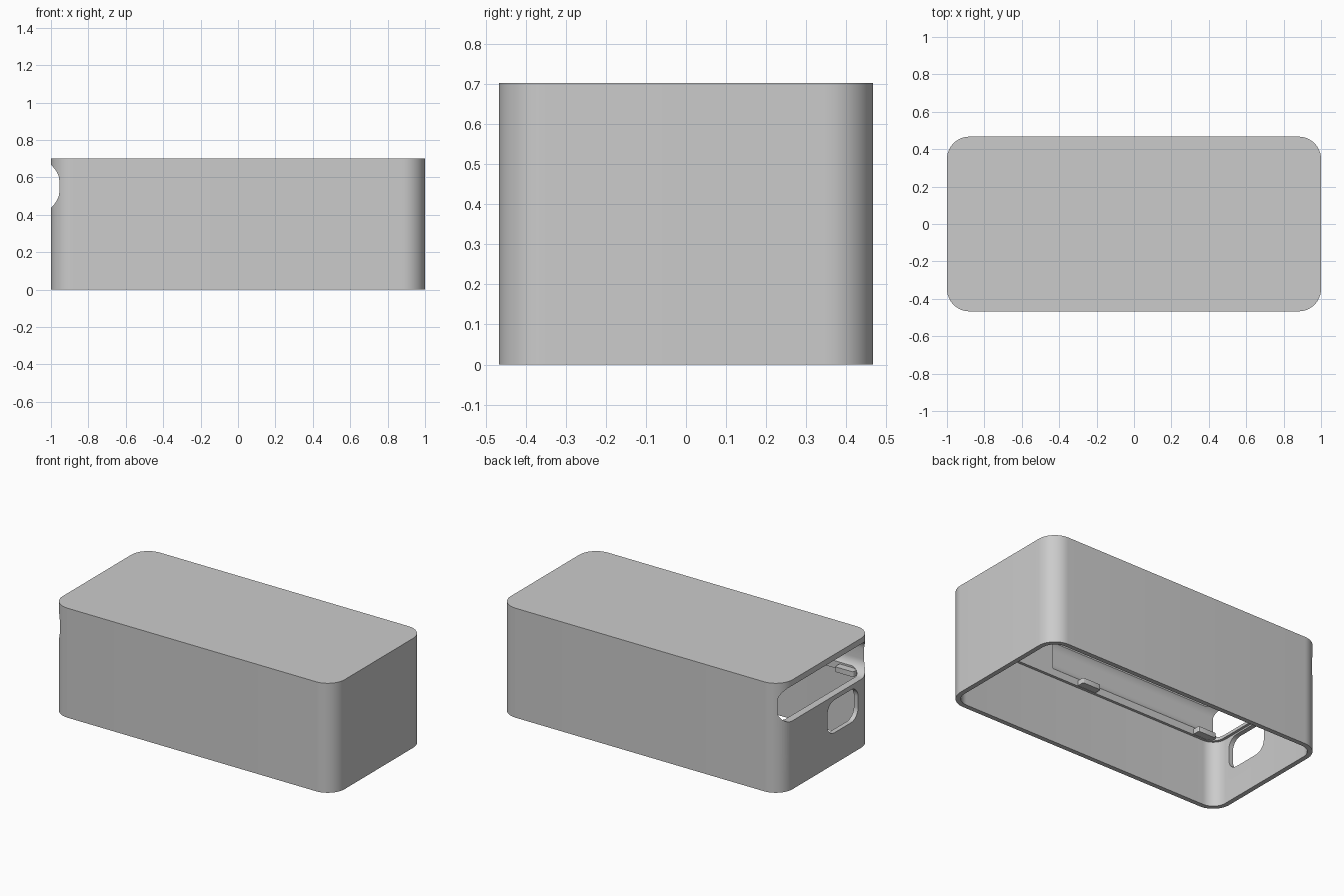
import bpy, bmesh, math
from mathutils import Matrix

if "Cube" in bpy.data.objects:
    bpy.data.objects.remove(bpy.data.objects["Cube"], do_unlink=True)

grey = bpy.data.materials.new("plain grey")
grey.use_nodes = True
grey.diffuse_color = (0.6, 0.6, 0.6, 1)
grey.node_tree.nodes["Principled BSDF"].inputs["Base Color"].default_value = (0.6, 0.6, 0.6, 1)

LENGTH, WIDTH, HEIGHT, RADIUS = 2.0, 0.934, 0.702, 0.12
LOWER_WALL, UPPER_WALL, LEDGE = 0.03, 0.047, 0.42


def rounded_prism(name, size_u, size_v, radius, low, high, matrix=Matrix(), steps=12):
    """Extrude a rounded rectangle from low to high along its own z axis."""
    bm = bmesh.new()
    points = []
    for corner, (su, sv) in enumerate([(1, 1), (-1, 1), (-1, -1), (1, -1)]):
        for i in range(steps + 1):
            a = (corner + i / steps) * math.pi / 2
            points.append((su * (size_u / 2 - radius) + radius * math.cos(a),
                           sv * (size_v / 2 - radius) + radius * math.sin(a), low))
    face = bm.faces.new([bm.verts.new(p) for p in points])
    top = bmesh.ops.extrude_face_region(bm, geom=[face])["geom"]
    bmesh.ops.translate(bm, vec=(0, 0, high - low),
                        verts=[g for g in top if isinstance(g, bmesh.types.BMVert)])
    bm.transform(matrix)
    bmesh.ops.recalc_face_normals(bm, faces=bm.faces)
    mesh = bpy.data.meshes.new(name)
    bm.to_mesh(mesh)
    bm.free()
    obj = bpy.data.objects.new(name, mesh)
    bpy.context.collection.objects.link(obj)
    mesh.materials.append(grey)
    return obj


def combine(target, tool, operation):
    """Apply a boolean and remove the tool."""
    mod = target.modifiers.new("boolean", "BOOLEAN")
    mod.operation, mod.solver, mod.object = operation, "EXACT", tool
    bpy.context.view_layer.objects.active = target
    bpy.ops.object.modifier_apply(modifier=mod.name)
    bpy.data.objects.remove(tool, do_unlink=True)


def end_cutter(name, y, z, width, height, radius, x_low, x_high):
    """Rounded prism running along x, with its profile in the y-z plane."""
    turn = Matrix(((0, 0, 1, 0), (1, 0, 0, y), (0, 1, 0, z), (0, 0, 0, 1)))
    return rounded_prism(name, width, height, radius, x_low, x_high, turn)


# Cover with an open underside and a stepped inner wall
cover = rounded_prism("cover_shell", LENGTH, WIDTH, RADIUS, 0, HEIGHT)
for wall, low, high in ((LOWER_WALL, -0.1, LEDGE), (UPPER_WALL, LEDGE - 0.1, 0.67)):
    cavity = rounded_prism("cavity", LENGTH - 2 * wall, WIDTH - 2 * wall,
                           RADIUS - wall, low, high)
    combine(cover, cavity, "DIFFERENCE")

# Wide slot, whose sides also groove the inner walls, and the small port
combine(cover, end_cutter("slot", 0, 0.552, 0.88, 0.226, 0.08, -1.1, 0.25), "DIFFERENCE")
combine(cover, end_cutter("port", -0.16, 0.305, 0.31, 0.21, 0.07, -1.1, -0.9), "DIFFERENCE")

# Retaining tabs along both long inner walls
for x in (-0.86, 0, 0.86):
    for side in (-1, 1):
        place = Matrix.Translation((x, side * 0.408, 0))
        tab = rounded_prism("tab", 0.13, 0.07, 0.01, LEDGE + 0.002, LEDGE + 0.035, place, 3)
        combine(cover, tab, "UNION")

# Smooth the rounded corners and keep the edges crisp
bpy.ops.object.select_all(action="DESELECT")
cover.select_set(True)
bpy.context.view_layer.objects.active = cover
bpy.ops.object.shade_smooth_by_angle(angle=math.radians(30))
